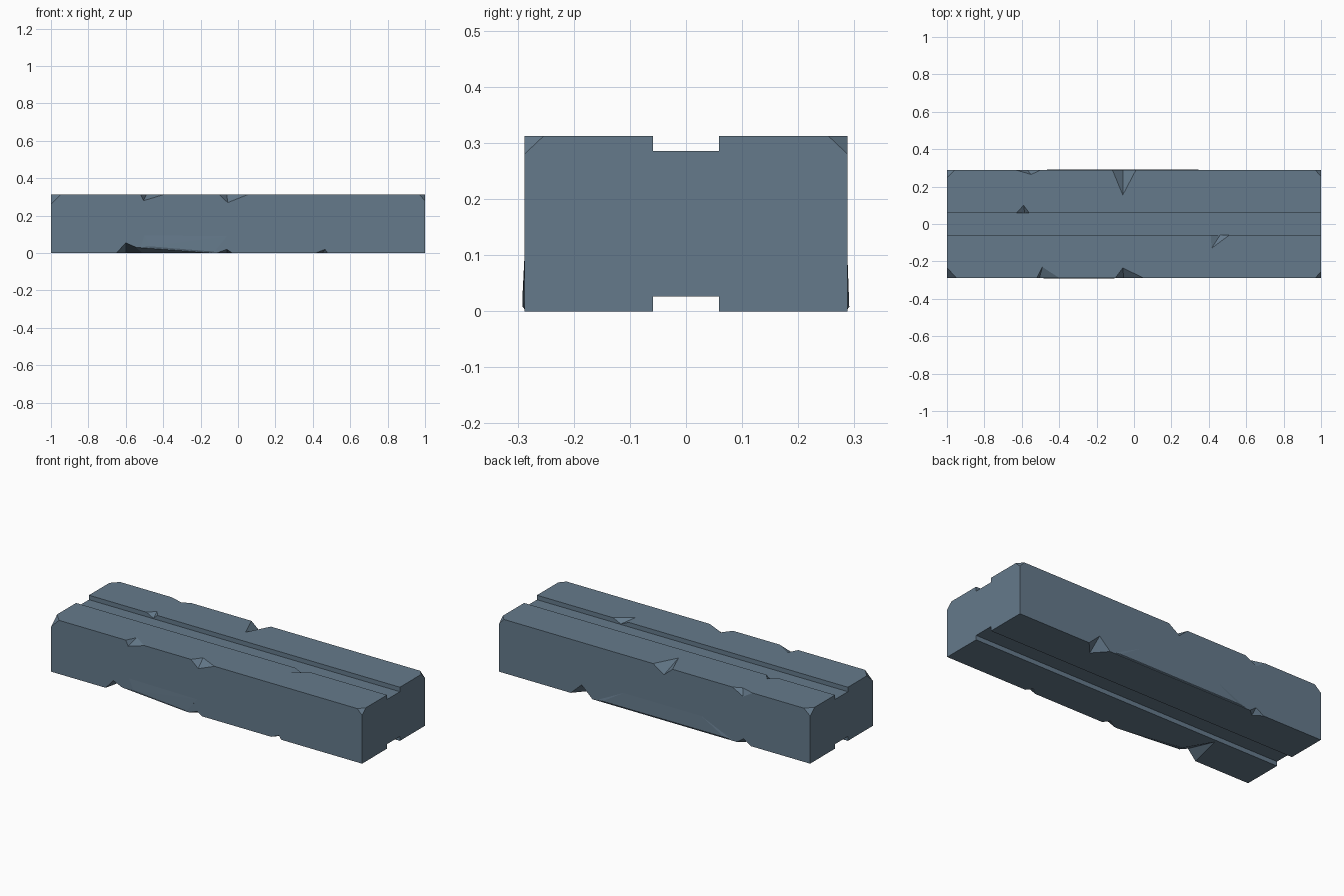
import bpy, bmesh
from mathutils import Vector

if "Cube" in bpy.data.objects:
    bpy.data.objects.remove(bpy.data.objects["Cube"])

Y, H = 0.288, 0.312          # half depth, height
GROOVE, CUT = 0.059, 0.026   # half groove width, groove depth

stone = bpy.data.materials.new("blue grey stone")
stone.diffuse_color = (0.13, 0.195, 0.26, 1)
stone.use_nodes = True
stone.node_tree.nodes["Principled BSDF"].inputs["Base Color"].default_value = stone.diffuse_color


def make_object(name, bm):
    bmesh.ops.recalc_face_normals(bm, faces=bm.faces)
    mesh = bpy.data.meshes.new(name)
    bm.to_mesh(mesh)
    bm.free()
    mesh.materials.append(stone)
    ob = bpy.data.objects.new(name, mesh)
    bpy.context.collection.objects.link(ob)
    return ob


def hull(name, points):
    bm = bmesh.new()
    for p in points:
        bm.verts.new(p)
    bmesh.ops.convex_hull(bm, input=bm.verts)
    return make_object(name, bm)


def combine(tool, operation):
    mod = block.modifiers.new(tool.name, 'BOOLEAN')
    mod.operation, mod.object, mod.solver = operation, tool, 'EXACT'
    bpy.context.view_layer.update()
    graph = bpy.context.evaluated_depsgraph_get()
    result = bpy.data.meshes.new_from_object(block.evaluated_get(graph))
    block.modifiers.clear()
    block.data = result
    bpy.data.objects.remove(tool)


def grow(points, centre, k=1.3):
    return [centre + (p - centre) * k for p in points]


def edge_chip(y, z, x0, x1, face_pt, side_pt):
    """Notch between x0 and x1 on a long edge; face_pt=(x,y), side_pt=(x,z)."""
    p = Vector((face_pt[0], face_pt[1], z))
    q = Vector((side_pt[0], y, side_pt[1]))
    pts = [Vector((x0, y, z)), Vector((x1, y, z)), p, q]
    combine(hull("chip", grow(pts, (p + q) / 2)), 'DIFFERENCE')


def corner_chip(sx, sy, dx, dy, dz):
    c = Vector((sx, sy * Y, H))
    pts = [c - Vector((sx * dx, 0, 0)), c - Vector((0, sy * dy, 0)), c - Vector((0, 0, dz))]
    centre = sum(pts, Vector()) / 3
    combine(hull("corner", grow(pts + [c], centre)), 'DIFFERENCE')


# Grooved block: profile extruded along x
profile = [(-Y, 0), (-GROOVE, 0), (-GROOVE, CUT), (GROOVE, CUT), (GROOVE, 0), (Y, 0),
           (Y, H), (GROOVE, H), (GROOVE, H - CUT), (-GROOVE, H - CUT), (-GROOVE, H), (-Y, H)]
bm = bmesh.new()
face = bm.faces.new([bm.verts.new((-1, y, z)) for y, z in profile])
ext = bmesh.ops.extrude_face_region(bm, geom=[face])
bmesh.ops.translate(bm, vec=(2, 0, 0),
                    verts=[v for v in ext["geom"] if isinstance(v, bmesh.types.BMVert)])
block = make_object("stone_block", bm)

# Slight swellings low on the long sides
front = [(-0.52, 0.032), (-0.5, 0.095), (-0.06, 0.09), (-0.14, 0.004)]
back = [(-0.5, 0.004), (-0.3, 0.09), (0.2, 0.09), (0.37, 0.004)]
for s, outline in ((-1, front), (1, back)):
    pts = [(x, s * (Y - d), z) for x, z in outline for d in (0, 0.02)]
    pts += [(outline[i][0] * 0.9, s * (Y + 0.003), outline[i][1] + 0.004) for i in (0, 3)]
    combine(hull("swelling", pts), 'UNION')

# Chips along the top edges
edge_chip(-Y, H, -0.52, -0.40, (-0.49, -0.23), (-0.505, 0.28))
edge_chip(-Y, H, -0.10, 0.05, (-0.06, -0.235), (-0.055, 0.27))
edge_chip(Y, H, -0.115, 0.01, (-0.06, 0.155), (-0.06, 0.265))
edge_chip(Y, H, -0.63, -0.50, (-0.55, 0.265), (-0.57, 0.275))

# Chips along the top groove
edge_chip(GROOVE, H, -0.63, -0.56, (-0.59, 0.10), (-0.585, 0.289))
edge_chip(-GROOVE, H, 0.41, 0.51, (0.415, -0.13), (0.46, 0.289))

# Chips along the bottom edges
edge_chip(-Y, 0, -0.65, -0.475, (-0.60, -0.075), (-0.60, 0.055))
edge_chip(-Y, 0, -0.60, -0.13, (-0.54, -0.22), (-0.54, 0.03))
edge_chip(-Y, 0, -0.115, -0.03, (-0.06, -0.25), (-0.06, 0.02))
edge_chip(-Y, 0, 0.415, 0.48, (0.45, -0.25), (0.465, 0.02))
edge_chip(Y, 0, 0.40, 0.54, (0.47, 0.21), (0.47, 0.065))
edge_chip(Y, 0, -0.62, -0.53, (-0.57, 0.255), (-0.57, 0.03))

# Broken top corners
corner_chip(-1, -1, 0.05, 0.055, 0.05)
corner_chip(1, -1, 0.03, 0.034, 0.032)
corner_chip(1, 1, 0.03, 0.034, 0.032)
corner_chip(-1, 1, 0.04, 0.042, 0.035)
